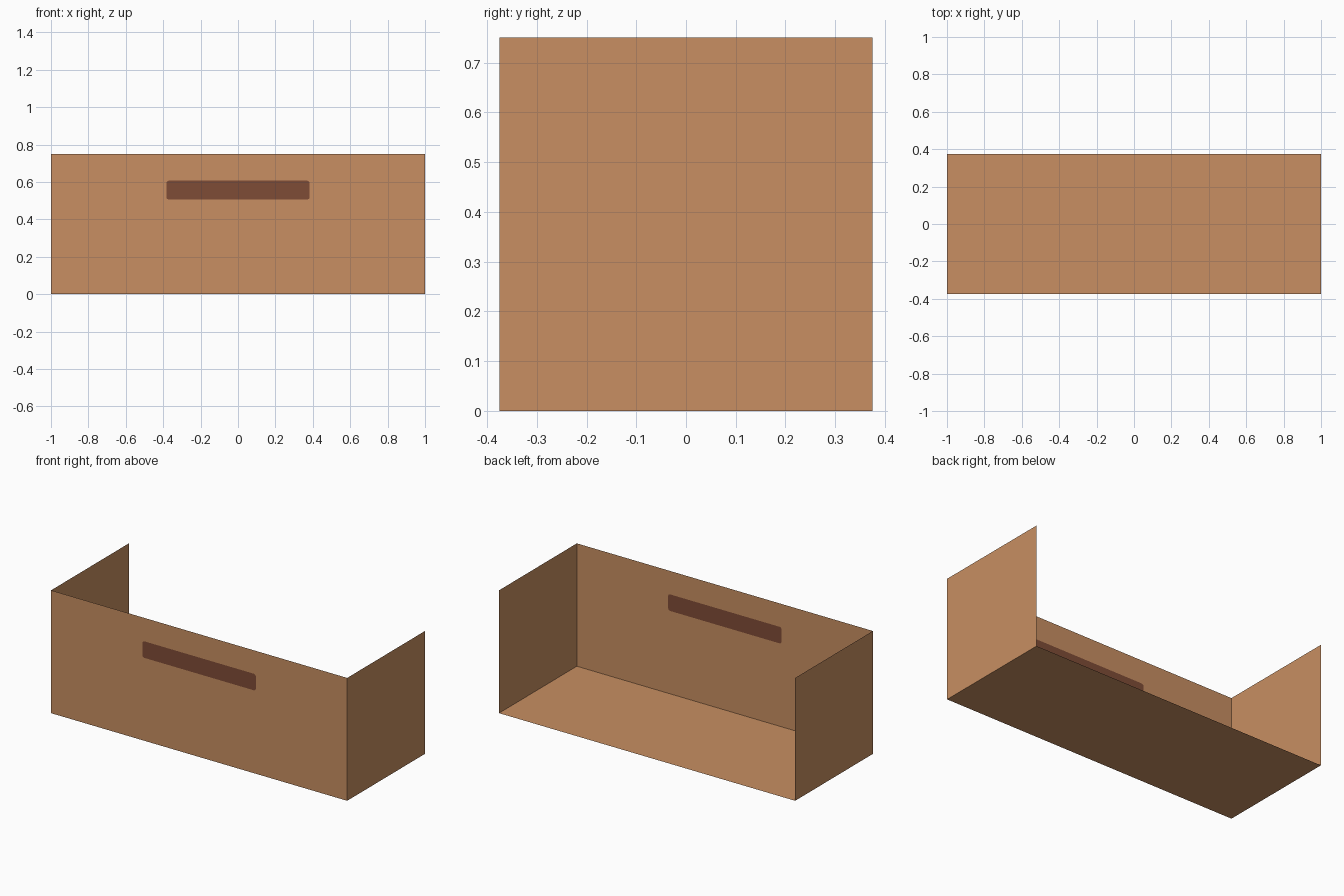
import bpy, bmesh, math
from mathutils import Vector

if "Cube" in bpy.data.objects:
    bpy.data.objects.remove(bpy.data.objects["Cube"])

W, D, H = 1.0, 0.375, 0.75   # half width, half depth, height


def material(name, rgb):
    m = bpy.data.materials.new(name)
    m.diffuse_color = (*rgb, 1)
    m.use_nodes = True
    m.node_tree.nodes["Principled BSDF"].inputs["Base Color"].default_value = m.diffuse_color
    return m


cardboard = material("cardboard", (0.578, 0.275, 0.122))
dark_brown = material("dark_brown", (0.212, 0.072, 0.037))


def finish(name, bm, mat):
    me = bpy.data.meshes.new(name)
    bm.to_mesh(me)
    bm.free()
    me.materials.append(mat)
    ob = bpy.data.objects.new(name, me)
    bpy.context.collection.objects.link(ob)
    return ob


def sheet(name, points, mat):
    bm = bmesh.new()
    bm.faces.new([bm.verts.new(p) for p in points])
    return finish(name, bm, mat)


def rounded_slot(half_w, z0, z1, r, steps=4):
    """Outline of a rounded slot on the front panel, counter-clockwise from the front."""
    pts = []
    corners = [(half_w - r, z1 - r), (-half_w + r, z1 - r),
               (-half_w + r, z0 + r), (half_w - r, z0 + r)]
    for i, (cx, cz) in enumerate(corners):
        for k in range(steps + 1):
            a = math.radians(90 * (i + k / steps))
            pts.append((cx + r * math.cos(a), -D, cz + r * math.sin(a)))
    return pts


# Bottom sheet, facing down
sheet("bottom_panel", [(-W, -D, 0), (-W, D, 0), (W, D, 0), (W, -D, 0)], cardboard)

# Side sheets, facing outwards
for name, s in (("right_panel", 1), ("left_panel", -1)):
    sheet(name, [(s * W, -s * D, 0), (s * W, s * D, 0),
                 (s * W, s * D, H), (s * W, -s * D, H)], cardboard)

# Front sheet with a slot cut out for the handle
slot = rounded_slot(0.383, 0.506, 0.607, 0.014)
bm = bmesh.new()
edges = []
for loop in ([(-W, -D, 0), (W, -D, 0), (W, -D, H), (-W, -D, H)], slot):
    vs = [bm.verts.new(p) for p in loop]
    edges += [bm.edges.new((vs[i - 1], vs[i])) for i in range(len(vs))]
bmesh.ops.triangle_fill(bm, use_beauty=True, use_dissolve=False,
                        edges=edges, normal=Vector((0, -1, 0)))
for f in bm.faces:
    f.normal_update()
    if f.normal.y > 0:
        f.normal_flip()
finish("front_panel", bm, cardboard)

# Dark handle slot filling the cut
sheet("handle_slot", slot, dark_brown)
